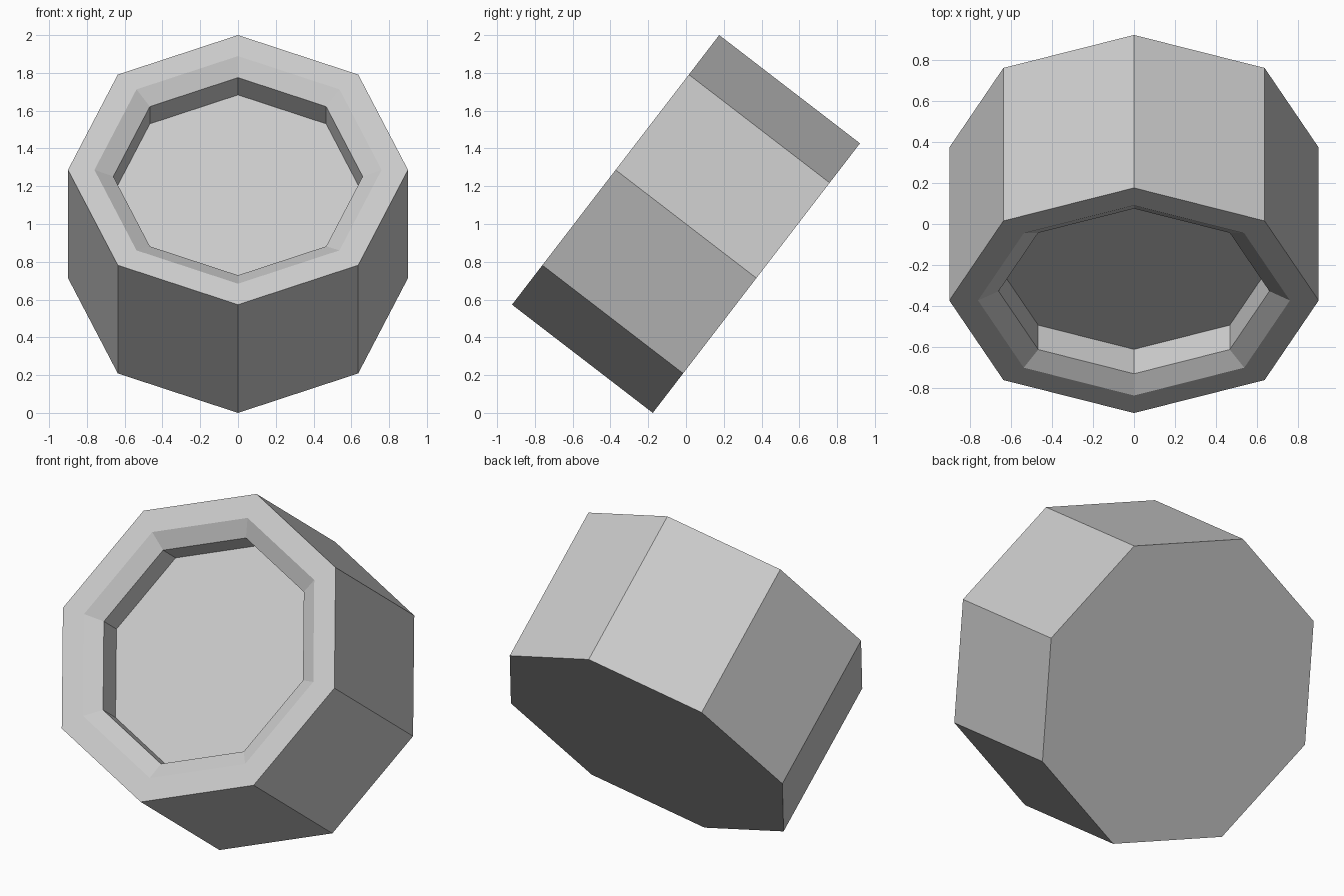
import bpy, bmesh, math
from mathutils import Matrix

if "Cube" in bpy.data.objects:
    bpy.data.objects.remove(bpy.data.objects["Cube"])

SIDES = 8
TILT = math.radians(52.45)
R, HALF = 0.90, 0.47      # outer radius, half thickness

# Rings from the closed back, over the front rim, into the recess: (radius, height)
PROFILE = [
    (R, -HALF),
    (R, HALF),
    (0.76, HALF),             # flat front rim
    (0.66, HALF - 0.057),     # sloped inner lip
    (0.66, HALF - 0.207),     # straight recess wall
]

grey = bpy.data.materials.new("light_grey")
grey.diffuse_color = (0.6, 0.6, 0.6, 1.0)
grey.use_nodes = True
grey.node_tree.nodes["Principled BSDF"].inputs["Base Color"].default_value = grey.diffuse_color

# Octagonal drum with a recessed front
bm = bmesh.new()
rings = []
for r, z in PROFILE:
    ring = []
    for i in range(SIDES):
        a = 2 * math.pi * i / SIDES
        ring.append(bm.verts.new((r * math.cos(a), r * math.sin(a), z)))
    rings.append(ring)
for lower, upper in zip(rings, rings[1:]):
    for i in range(SIDES):
        j = (i + 1) % SIDES
        bm.faces.new((lower[i], lower[j], upper[j], upper[i]))
bm.faces.new(rings[0][::-1])  # back
bm.faces.new(rings[-1])       # recess floor
bmesh.ops.recalc_face_normals(bm, faces=bm.faces)

# Tip the drum so its recess faces forward and up
bm.transform(Matrix.Translation((0, 0, 1)) @ Matrix.Rotation(TILT, 4, 'X'))

mesh = bpy.data.meshes.new("octagonal_drum")
bm.to_mesh(mesh)
bm.free()
mesh.materials.append(grey)
drum = bpy.data.objects.new("octagonal_drum", mesh)
bpy.context.collection.objects.link(drum)
